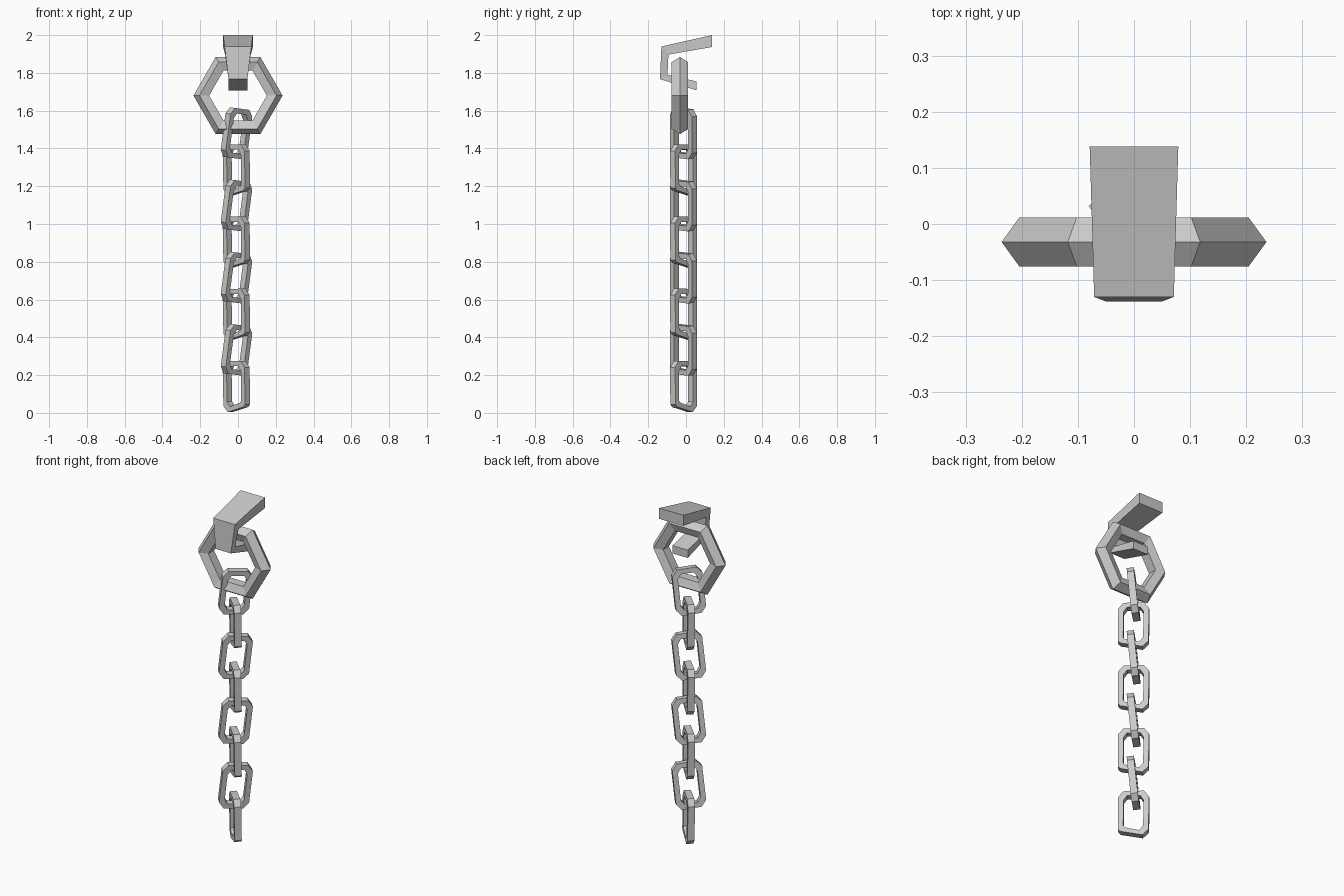
import bpy
import bmesh
from math import radians, sin, cos, tau
from mathutils import Matrix

if "Cube" in bpy.data.objects:
    bpy.data.objects.remove(bpy.data.objects["Cube"])


def sweep(name, sections, closed=True, matrix=Matrix.Identity(4)):
    """Skin a list of equal-sided cross-sections into one flat-shaded object."""
    bm = bmesh.new()
    rings = [[bm.verts.new(p) for p in s] for s in sections]
    n = len(rings[0])
    pairs = list(zip(rings, rings[1:]))
    if closed:
        pairs.append((rings[-1], rings[0]))
    else:
        bm.faces.new(rings[0])
        bm.faces.new(rings[-1])
    for a, b in pairs:
        for i in range(n):
            j = (i + 1) % n
            bm.faces.new((a[i], a[j], b[j], b[i]))
    bmesh.ops.recalc_face_normals(bm, faces=bm.faces)
    mesh = bpy.data.meshes.new(name)
    bm.to_mesh(mesh)
    bm.free()
    obj = bpy.data.objects.new(name, mesh)
    obj.matrix_world = matrix
    bpy.context.collection.objects.link(obj)
    return obj


# Bent hook: (outer y, z), (inner y, z), outer half width, inner half width
hook = [
    ((0.138, 2.0), (0.138, 1.937), 0.079, 0.079),
    ((-0.13, 1.94), (-0.093, 1.897), 0.071, 0.068),
    ((-0.138, 1.767), (-0.098, 1.79), 0.05, 0.05),
    ((0.055, 1.708), (0.055, 1.755), 0.05, 0.05),
]
sweep("hook", [[(-wo, *o), (wo, *o), (wi, *i), (-wi, *i)]
               for o, i, wo, wi in hook], closed=False)

# Hexagonal ring with a five-sided bar
R, r = 0.19, 0.046
ring = []
for k in range(6):
    a = tau * k / 6
    ring.append([((R + r * cos(b)) * cos(a), r * sin(b), (R + r * cos(b)) * sin(a))
                 for b in (tau * m / 5 for m in range(5))])
sweep("ring", ring, matrix=Matrix.Translation((0, -0.032, 1.68)))

# Chain links: chamfered rectangles of square bar, alternating by 90 degrees
top = [(0.082, 0.097), (0.054, 0.132), (-0.054, 0.132), (-0.082, 0.097)]
even_bottom = [(-0.08, -0.1), (-0.066, -0.113), (0.05, -0.138), (0.082, -0.105)]
odd_bottom = [(-x, -z) for x, z in top]
DEPTH = 0.019


def link(index):
    odd = index % 2 == 0
    outline = top + (odd_bottom if odd else even_bottom)
    sections = []
    for x, z in outline:
        xi, zi = x * 0.65, z * 0.79
        sections.append([(x, -DEPTH, z), (x, DEPTH, z), (xi, DEPTH, zi), (xi, -DEPTH, zi)])
    turn = Matrix.Rotation(radians(45 if odd else 135), 4, 'Z')
    lean = Matrix.Rotation(0.13 if odd else -0.02, 4, 'Y')
    place = Matrix.Translation((-0.008, -0.013, 1.48 - 0.191 * index))
    sweep(f"chain_link_{index + 1}", sections, matrix=place @ lean @ turn)


for i in range(8):
    link(i)
